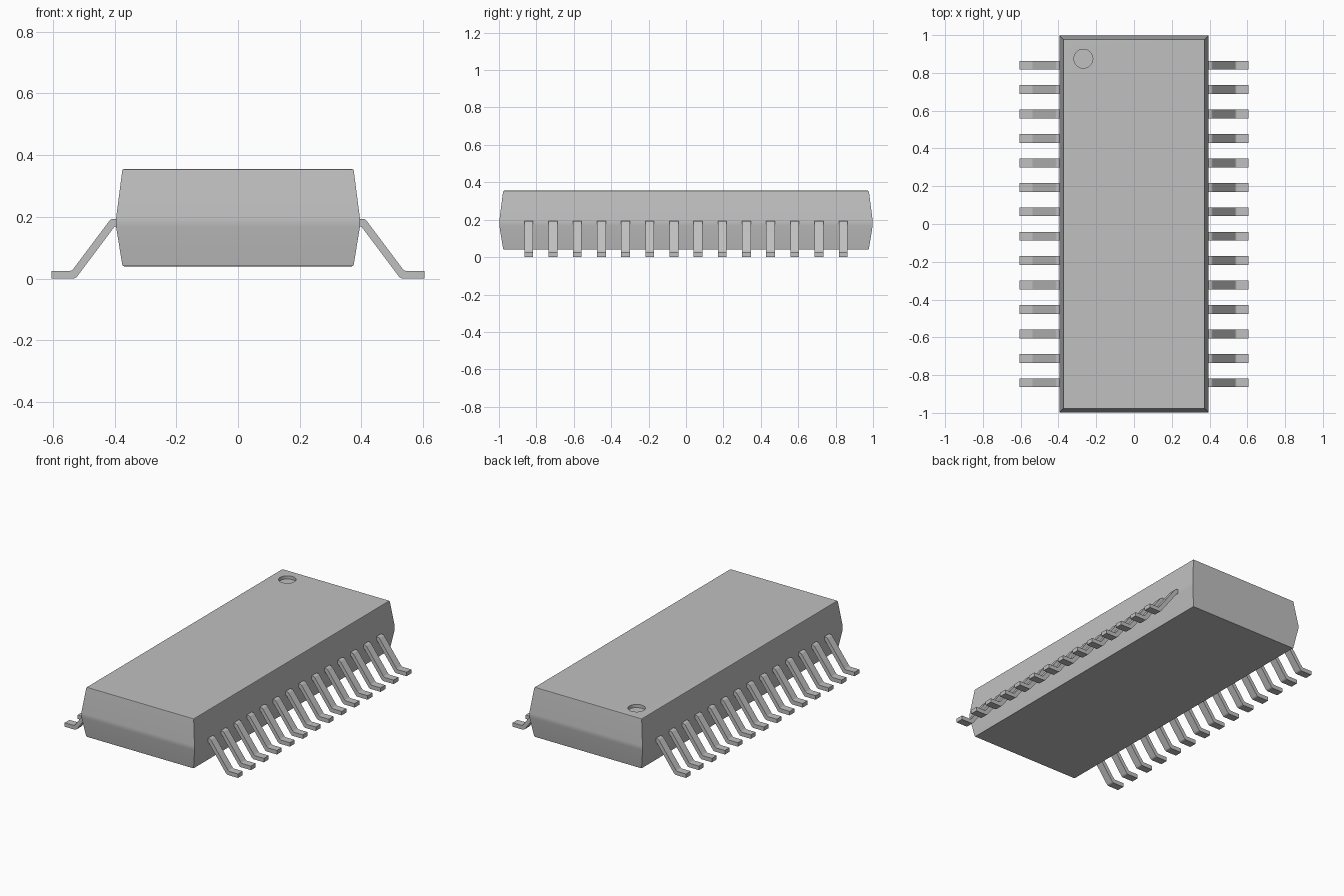
import bpy, bmesh, math
from mathutils import Vector

cube = bpy.data.objects.get("Cube")
if cube:
    bpy.data.objects.remove(cube, do_unlink=True)

# Single plain grey
grey = bpy.data.materials.new("plain grey")
grey.use_nodes = True
GREY = (0.527, 0.527, 0.527, 1)
grey.diffuse_color = GREY
grey.node_tree.nodes["Principled BSDF"].inputs["Base Color"].default_value = GREY


def finish(bm, name):
    bmesh.ops.recalc_face_normals(bm, faces=bm.faces)
    mesh = bpy.data.meshes.new(name)
    bm.to_mesh(mesh)
    bm.free()
    mesh.materials.append(grey)
    obj = bpy.data.objects.new(name, mesh)
    bpy.context.collection.objects.link(obj)
    bpy.ops.object.select_all(action='DESELECT')
    obj.select_set(True)
    bpy.context.view_layer.objects.active = obj
    bpy.ops.object.shade_smooth_by_angle(angle=math.radians(35))
    mod = obj.modifiers.new("Weighted Normal", 'WEIGHTED_NORMAL')
    mod.keep_sharp = True
    return obj


def bridge(bm, a, b):
    n = len(a)
    for i in range(n):
        bm.faces.new((a[i], a[(i + 1) % n], b[(i + 1) % n], b[i]))


def loop_edges(bm, ring):
    return [bm.edges.get((ring[i - 1], ring[i])) or bm.edges.new((ring[i - 1], ring[i]))
            for i in range(len(ring))]


# Package body: rectangular rings of (inset, height), drafted from the middle
HX, HY = 0.395, 0.998
PROFILE = [(0.026, 0.040), (0.022, 0.0415), (0.020, 0.045), (0.0, 0.168), (0.0, 0.196),
           (0.020, 0.350), (0.022, 0.3535), (0.026, 0.355)]
bm = bmesh.new()
rings = []
for inset, z in PROFILE:
    x, y = HX - inset, HY - inset
    rings.append([bm.verts.new(p) for p in ((-x, -y, z), (x, -y, z), (x, y, z), (-x, y, z))])
for lower, upper in zip(rings, rings[1:]):
    bridge(bm, lower, upper)
bm.faces.new(rings[0])

# Round pin-one dimple sunk into the top face
TOP, DEPTH, RADIUS, SIDES = 0.355, 0.02, 0.05, 40
rim, floor = [[bm.verts.new((-0.268 + RADIUS * math.cos(2 * math.pi * i / SIDES),
                             0.875 + RADIUS * math.sin(2 * math.pi * i / SIDES), z))
               for i in range(SIDES)] for z in (TOP, TOP - DEPTH)]
bridge(bm, rim, floor)
bm.faces.new(floor)
bmesh.ops.triangle_fill(bm, use_beauty=True, normal=Vector((0, 0, 1)),
                        edges=loop_edges(bm, rings[-1]) + loop_edges(bm, rim))
finish(bm, "package_body")

# Gull-wing leads: side profile in x and z, extruded along y
LEAD = [(0.38, 0.194), (0.405, 0.194), (0.411, 0.192), (0.417, 0.187),
        (0.534, 0.031), (0.540, 0.026), (0.546, 0.025), (0.605, 0.025),
        (0.605, 0.0), (0.534, 0.0), (0.527, 0.002), (0.521, 0.007),
        (0.402, 0.166), (0.398, 0.169), (0.38, 0.170)]
COUNT, PITCH, WIDTH = 14, 0.1293, 0.047
for side, sign in (("left", 1), ("right", -1)):
    bm = bmesh.new()
    for i in range(COUNT):
        y = (i - (COUNT - 1) / 2) * PITCH
        a, b = [[bm.verts.new((sign * px, y + dy, pz)) for px, pz in LEAD]
                for dy in (-WIDTH / 2, WIDTH / 2)]
        bridge(bm, a, b)
        bm.faces.new(a)
        bm.faces.new(b)
    finish(bm, side + "_leads")
